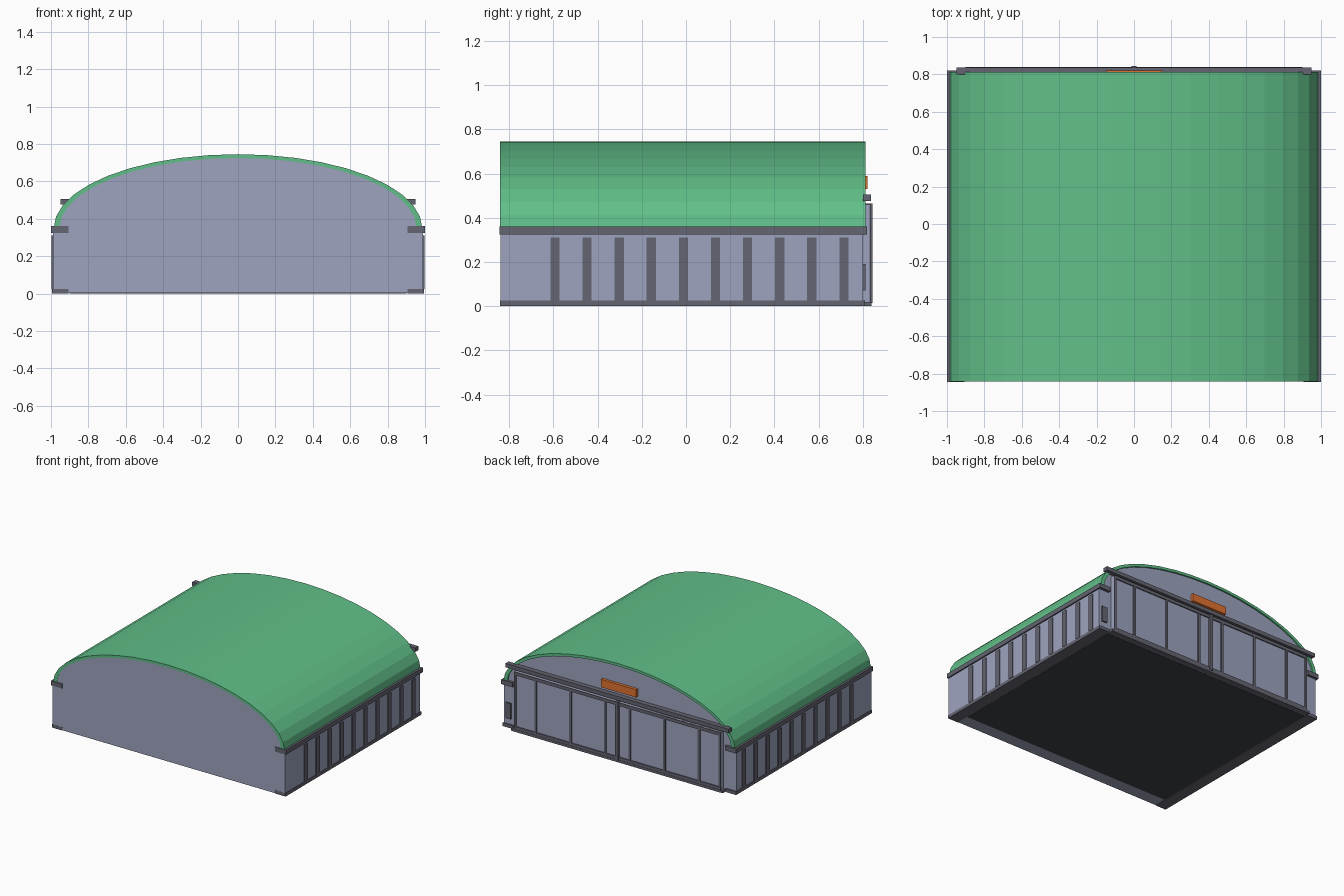
import bpy, bmesh, math
from mathutils import Vector

if "Cube" in bpy.data.objects:
    bpy.data.objects.remove(bpy.data.objects["Cube"])


def material(name, rgb):
    m = bpy.data.materials.new(name)
    m.diffuse_color = (*rgb, 1)
    m.use_nodes = True
    m.node_tree.nodes["Principled BSDF"].inputs["Base Color"].default_value = m.diffuse_color
    return m


GREEN = material("roof_green", (0.12, 0.52, 0.25))
ORANGE = material("sign_orange", (0.75, 0.17, 0.03))
WALL = material("wall_grey", (0.34, 0.37, 0.52))
DARK = material("trim_dark", (0.13, 0.13, 0.17))
FLOOR = material("floor_dark", (0.05, 0.055, 0.065))


def finish(name, bm, mat):
    bmesh.ops.recalc_face_normals(bm, faces=bm.faces)
    me = bpy.data.meshes.new(name)
    bm.to_mesh(me)
    bm.free()
    me.materials.append(mat)
    ob = bpy.data.objects.new(name, me)
    bpy.context.collection.objects.link(ob)
    return ob


def box(name, x, y, z, mat):
    bm = bmesh.new()
    bmesh.ops.create_cube(bm, size=1)
    for v in bm.verts:
        v.co = Vector([(r[0] + r[1]) / 2 + c * (r[1] - r[0])
                       for c, r in zip(v.co, (x, y, z))])
    return finish(name, bm, mat)


def pair(name, x, y, z, mat):
    # the same box on both sides of x = 0
    box(name + "_right", x, y, z, mat)
    box(name + "_left", (-x[1], -x[0]), y, z, mat)


def arch(a, b, z0=0.35, n=20):
    return [(a * math.cos(math.pi * i / n), z0 + b * math.sin(math.pi * i / n))
            for i in range(n + 1)]


def extrude(name, profile, y0, y1, mat):
    bm = bmesh.new()
    face = bm.faces.new([bm.verts.new((x, y0, z)) for x, z in profile])
    out = bmesh.ops.extrude_face_region(bm, geom=[face], use_keep_orig=True)
    for g in out["geom"]:
        if isinstance(g, bmesh.types.BMVert):
            g.co.y = y1
    return finish(name, bm, mat)


# Building body with both gables, floor slab showing underneath
walls = [(-0.99, 0.35), (-0.99, 0.002), (0.99, 0.002), (0.99, 0.35)]
extrude("building_body", walls + arch(0.957, 0.377), -0.84, 0.80, WALL)
box("floor_slab", (-0.9, 0.9), (-0.74, 0.79), (0.0, 0.02), FLOOR)

# Curved roof shell
extrude("arched_roof", arch(0.985, 0.395) + arch(0.955, 0.375)[::-1],
        -0.841, 0.812, GREEN)

# Eave beams, base skirts and side wall ribs
pair("eave_beam", (0.905, 1.0), (-0.845, 0.82), (0.325, 0.36), DARK)
pair("base_skirt", (0.905, 0.994), (-0.841, 0.81), (0.0, 0.025), DARK)
for i in range(10):
    y = -0.593 + 0.1453 * i
    pair(f"wall_rib_{i}", (0.98, 0.996), (y - 0.021, y + 0.021), (0.025, 0.31), DARK)

# Sliding door tracks at the back
box("door_top_track", (-0.95, 0.95), (0.80, 0.838), (0.475, 0.505), DARK)
box("door_bottom_track", (-0.9, 0.9), (0.80, 0.84), (0.0, 0.018), DARK)

# Door leaves with rails and stiles
pair("door_leaf", (0.005, 0.88), (0.80, 0.83), (0.015, 0.46), WALL)
pair("door_top_rail", (0.005, 0.88), (0.815, 0.838), (0.435, 0.46), DARK)
pair("door_bottom_rail", (0.005, 0.88), (0.815, 0.838), (0.018, 0.04), DARK)
for i, x in enumerate((0.105, 0.4, 0.695, 0.87)):
    pair(f"door_stile_{i}", (x - 0.009, x + 0.009), (0.815, 0.837), (0.03, 0.45), DARK)
box("door_centre_stile", (-0.014, 0.014), (0.81, 0.845), (0.015, 0.465), DARK)

# Control cabinet beside the door, and blank sign on the gable
box("control_cabinet", (0.925, 0.97), (0.795, 0.812), (0.07, 0.19), DARK)
box("gable_sign", (-0.15, 0.15), (0.795, 0.822), (0.53, 0.59), ORANGE)
